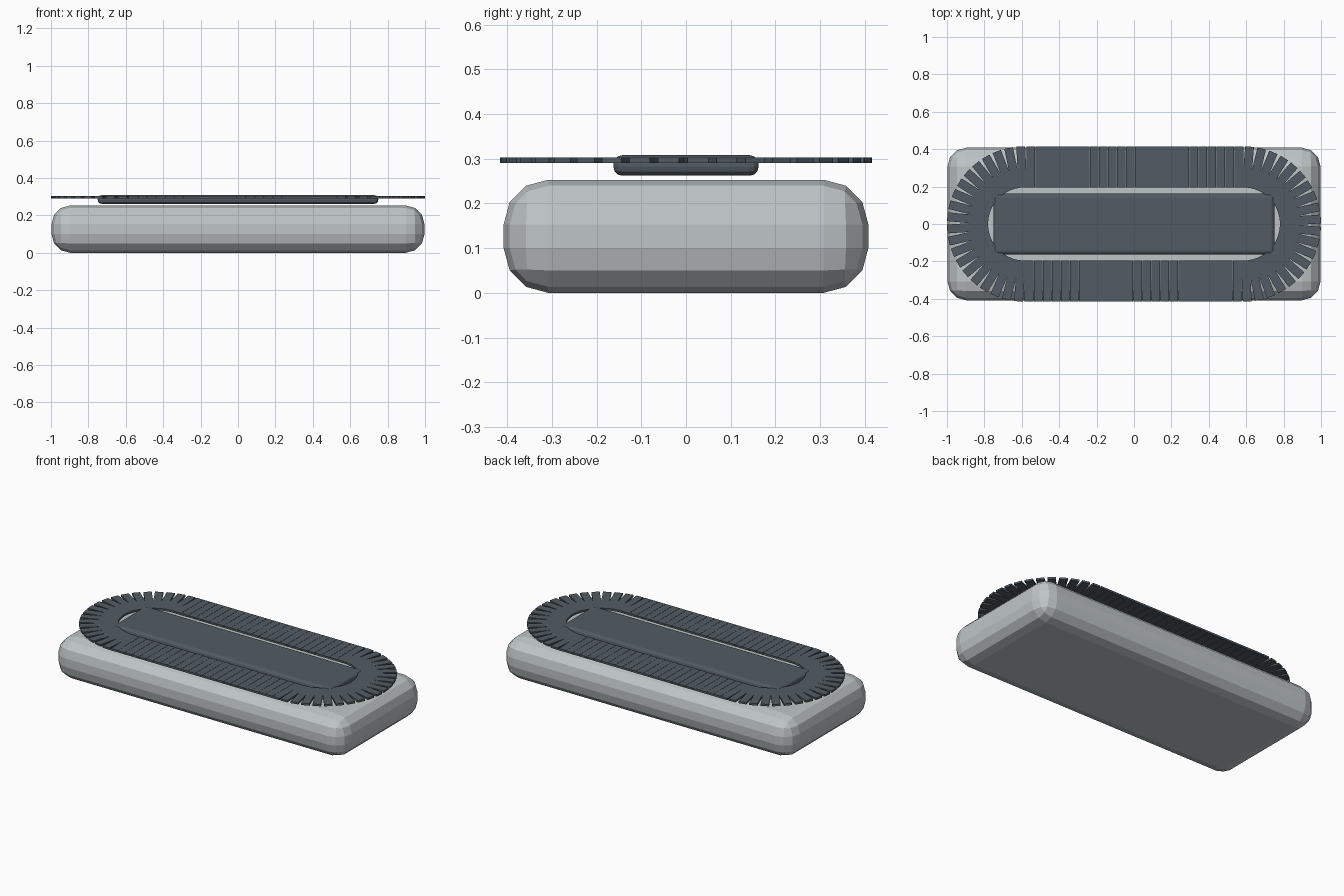
import bpy, bmesh, math
from mathutils import Matrix

if "Cube" in bpy.data.objects:
    bpy.data.objects.remove(bpy.data.objects["Cube"])


def material(name, colour):
    m = bpy.data.materials.new(name)
    m.diffuse_color = (*colour, 1)
    m.use_nodes = True
    m.node_tree.nodes["Principled BSDF"].inputs["Base Color"].default_value = m.diffuse_color
    return m


light_grey = material("light grey", (0.52, 0.56, 0.57))
dark_slate = material("dark slate", (0.085, 0.105, 0.125))


def add_object(name, bm, mat):
    mesh = bpy.data.meshes.new(name)
    bm.to_mesh(mesh)
    bm.free()
    obj = bpy.data.objects.new(name, mesh)
    bpy.context.collection.objects.link(obj)
    mesh.materials.append(mat)
    return obj


def rounded_box(name, size, z_mid, radius, mat):
    bm = bmesh.new()
    bmesh.ops.create_cube(bm, size=1, matrix=Matrix.Translation((0, 0, z_mid))
                          @ Matrix.Diagonal((*size, 1)))
    obj = add_object(name, bm, mat)
    bevel = obj.modifiers.new("rounding", 'BEVEL')
    bevel.width = radius
    bevel.segments = 3
    return obj


# Body and raised centre pad
rounded_box("body", (1.994, 0.816, 0.253), 0.1265, 0.1, light_grey)
rounded_box("centre_pad", (1.5, 0.325, 0.046), 0.285, 0.02, dark_slate)

# Track: flat links following a stadium-shaped loop
HALF, RADIUS, COUNT = 0.585, 0.305, 88
LINK = (0.047, 0.22, 0.012)
straight, arc = 2 * HALF, math.pi * RADIUS


def loop_point(s):
    """Position and outward angle at distance s along the loop."""
    side, s = divmod(s, straight + arc)
    turn = math.pi * side
    if s < straight:
        x, y, a = HALF - s, RADIUS, math.pi / 2
    else:
        a = math.pi / 2 + (s - straight) / RADIUS
        x, y = -HALF + RADIUS * math.cos(a), RADIUS * math.sin(a)
    if side:
        x, y = -x, -y
    return x, y, a + turn


bm = bmesh.new()
for i in range(COUNT):
    x, y, a = loop_point((i + 0.5) * 2 * (straight + arc) / COUNT)
    bmesh.ops.create_cube(bm, size=1, matrix=Matrix.Translation((x, y, 0.297))
                          @ Matrix.Rotation(a - math.pi / 2, 4, 'Z')
                          @ Matrix.Diagonal((*LINK, 1)))
add_object("track_links", bm, dark_slate)
